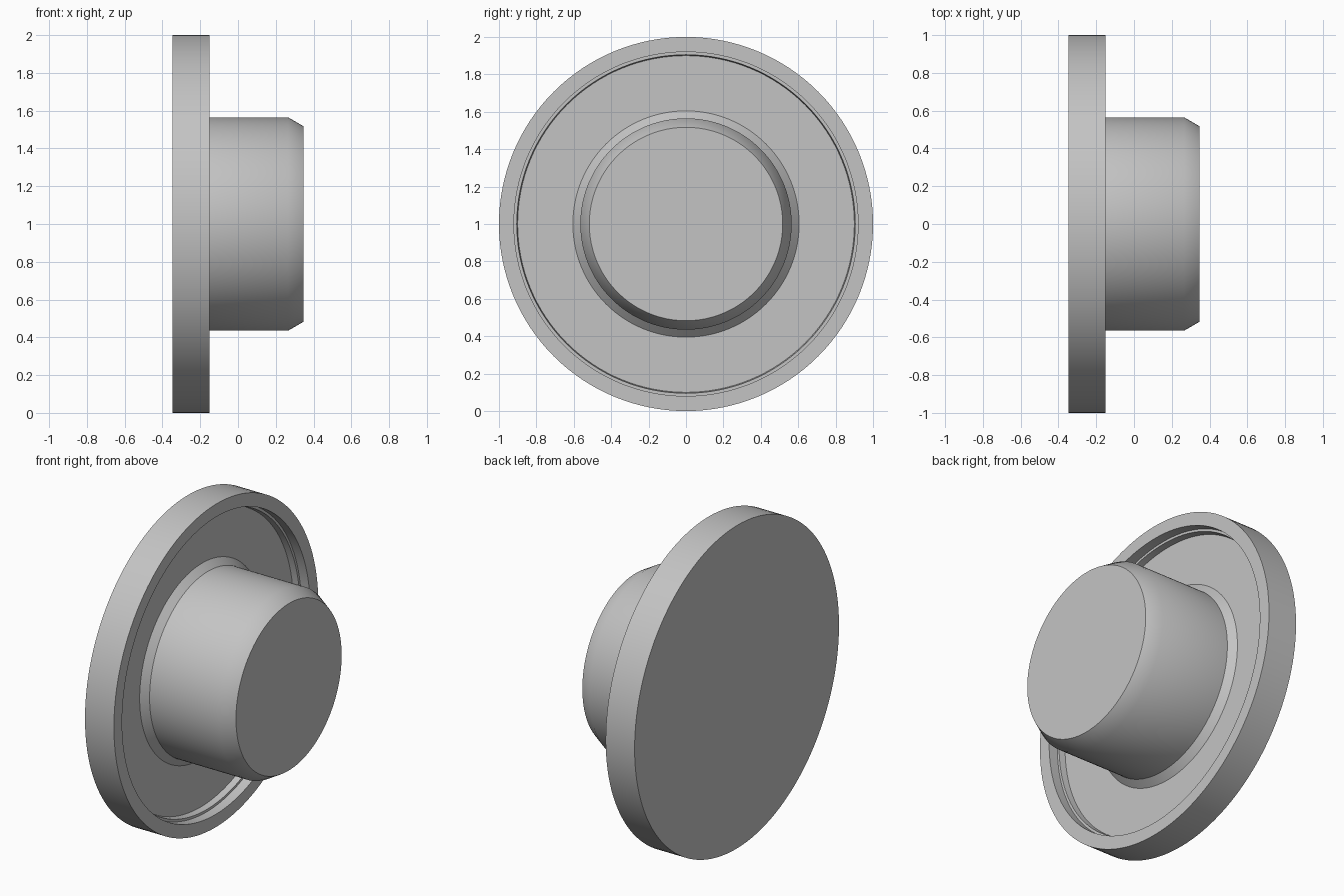
import bpy, bmesh, math
from mathutils import Matrix, Vector

cube = bpy.data.objects.get("Cube")
if cube:
    bpy.data.objects.remove(cube, do_unlink=True)

SEGMENTS = 128

grey = bpy.data.materials.new("plain_grey")
grey.use_nodes = True
colour = (0.55, 0.55, 0.55, 1)
grey.diffuse_color = colour
grey.node_tree.nodes["Principled BSDF"].inputs["Base Color"].default_value = colour


def lathe(name, profile):
    """Spin (x, radius) points about the x axis, closing both ends flat."""
    bm = bmesh.new()
    rings = []
    for x, radius in profile:
        ring = []
        for i in range(SEGMENTS):
            a = math.tau * i / SEGMENTS
            ring.append(bm.verts.new((x, radius * math.cos(a), 1 + radius * math.sin(a))))
        rings.append(ring)
    for r0, r1 in zip(rings, rings[1:]):
        for i in range(SEGMENTS):
            j = (i + 1) % SEGMENTS
            bm.faces.new((r0[i], r0[j], r1[j], r1[i]))
    bm.faces.new(rings[0])
    bm.faces.new(rings[-1])
    bmesh.ops.recalc_face_normals(bm, faces=bm.faces)
    mesh = bpy.data.meshes.new(name)
    bm.to_mesh(mesh)
    bm.free()
    mesh.materials.append(grey)
    obj = bpy.data.objects.new(name, mesh)
    bpy.context.collection.objects.link(obj)
    bpy.ops.object.select_all(action="DESELECT")
    obj.select_set(True)
    bpy.context.view_layer.objects.active = obj
    bpy.ops.object.shade_smooth_by_angle(angle=math.radians(35))
    return obj


# Flange, recessed web and hub as one turned solid
lathe("flanged_hub", [
    (-0.348, 1.0), (-0.15, 1.0),                    # outer rim
    (-0.15, 0.92), (-0.21, 0.92),                   # recess wall
    (-0.21, 0.905), (-0.25, 0.90),                  # small ledge
    (-0.25, 0.605), (-0.21, 0.565),                 # web and hub base chamfer
    (0.265, 0.565), (0.348, 0.517),                 # hub and bevelled tip
])
